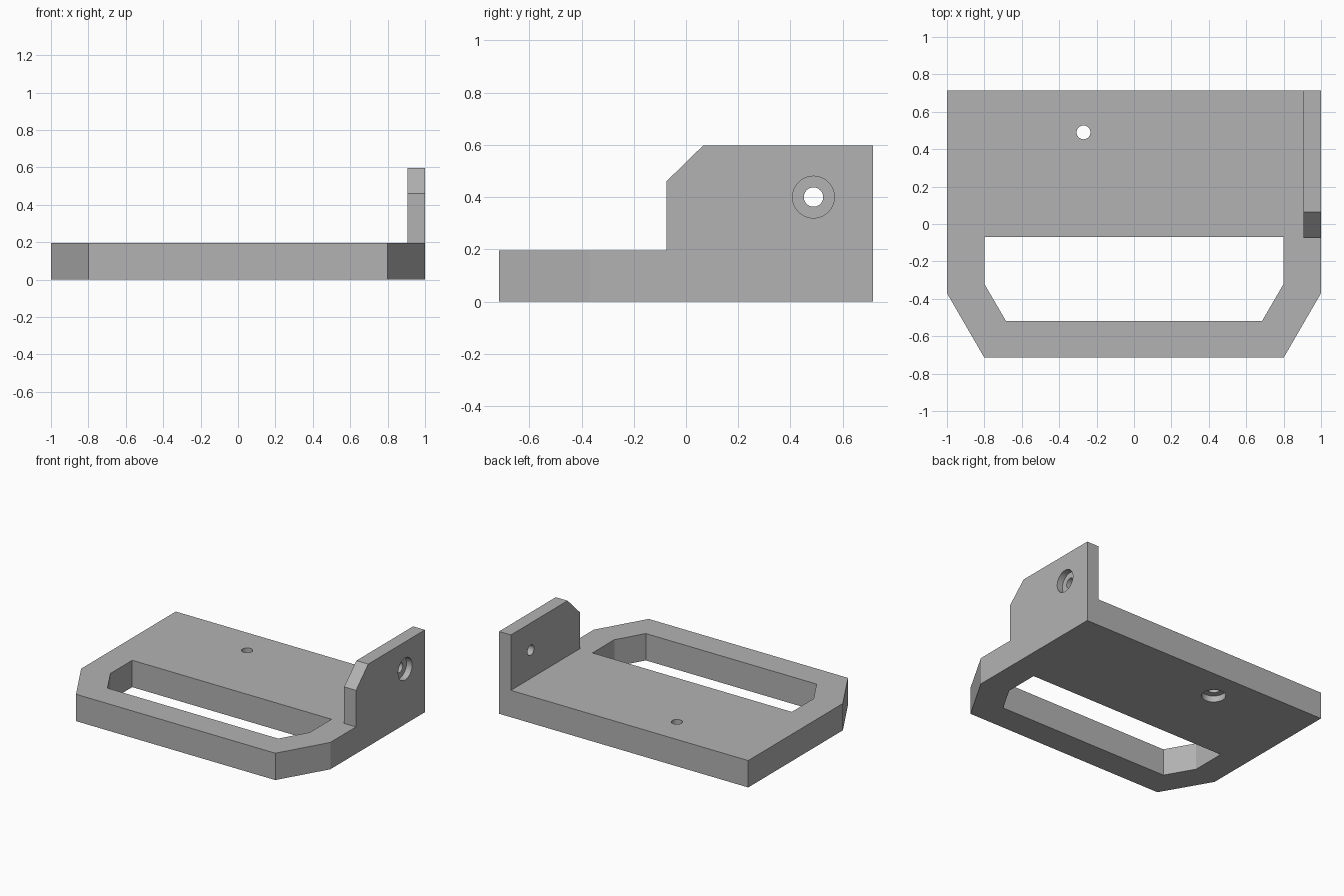
import bpy
import bmesh
from mathutils import Matrix, Vector

cube = bpy.data.objects.get("Cube")
if cube:
    bpy.data.objects.remove(cube)

THICK, HALF_Y, TOP = 0.195, 0.715, 0.597
WALL_X, STEP_Y = 0.905, -0.075

grey = bpy.data.materials.new("light grey")
grey.use_nodes = True
COLOUR = (0.45, 0.45, 0.45, 1)
grey.diffuse_color = COLOUR
grey.node_tree.nodes["Principled BSDF"].inputs["Base Color"].default_value = COLOUR


def make_object(name, bm):
    bmesh.ops.recalc_face_normals(bm, faces=bm.faces)
    mesh = bpy.data.meshes.new(name)
    bm.to_mesh(mesh)
    bm.free()
    mesh.materials.append(grey)
    obj = bpy.data.objects.new(name, mesh)
    bpy.context.collection.objects.link(obj)
    return obj


def prism(name, points, offset):
    """Extrude a flat outline along an offset."""
    bm = bmesh.new()
    face = bm.faces.new([bm.verts.new(p) for p in points])
    result = bmesh.ops.extrude_face_region(bm, geom=[face], use_keep_orig=True)
    verts = [v for v in result["geom"] if isinstance(v, bmesh.types.BMVert)]
    bmesh.ops.translate(bm, verts=verts, vec=offset)
    return make_object(name, bm)


def cylinder(name, centre, axis, radius, depth):
    bm = bmesh.new()
    turn = Vector((0, 0, 1)).rotation_difference(Vector(axis)).to_matrix().to_4x4()
    bmesh.ops.create_cone(bm, cap_ends=True, segments=48, radius1=radius,
                          radius2=radius, depth=depth,
                          matrix=Matrix.Translation(centre) @ turn)
    return make_object(name, bm)


def combine(target, other, operation):
    """Apply a boolean and drop the helper."""
    other.hide_render = True
    bpy.context.view_layer.objects.active = target
    mod = target.modifiers.new(operation.title(), "BOOLEAN")
    mod.operation, mod.object, mod.solver = operation, other, "EXACT"
    bpy.ops.object.modifier_apply(modifier=mod.name)
    bpy.data.objects.remove(other)


def mirrored(half):
    """Complete a right-hand outline with its left-hand mirror."""
    return half + [(-x, y) for x, y in reversed(half)]


# Base plate with tapered front corners
outline = mirrored([(1, HALF_Y), (1, -0.37), (0.8, -HALF_Y)])
bracket = prism("mounting_bracket", [(x, y, 0) for x, y in outline], (0, 0, THICK))

# Upright side flange with one clipped corner
side = [(STEP_Y, 0), (HALF_Y, 0), (HALF_Y, TOP), (0.065, TOP), (STEP_Y, 0.46)]
flange = prism("side_flange", [(WALL_X, y, z) for y, z in side], (1 - WALL_X, 0, 0))
combine(bracket, flange, "UNION")

# Handle slot
slot = mirrored([(0.8, -0.07), (0.8, -0.32), (0.685, -0.518)])
combine(bracket, prism("slot_cutter", [(x, y, -0.1) for x, y in slot], (0, 0, 0.5)),
        "DIFFERENCE")

# Counterbored screw holes: flange from outside, plate from below
for centre, axis in (((1, 0.488, 0.4), (1, 0, 0)), ((-0.27, 0.49, 0), (0, 0, -1))):
    combine(bracket, cylinder("hole_cutter", centre, axis, 0.037, 0.6), "DIFFERENCE")
    combine(bracket, cylinder("counterbore_cutter", centre, axis, 0.08, 0.09), "DIFFERENCE")

# Smooth hole walls, crisp edges
bpy.ops.object.select_all(action="DESELECT")
bracket.select_set(True)
bpy.context.view_layer.objects.active = bracket
bpy.ops.object.shade_smooth_by_angle(angle=0.5)
